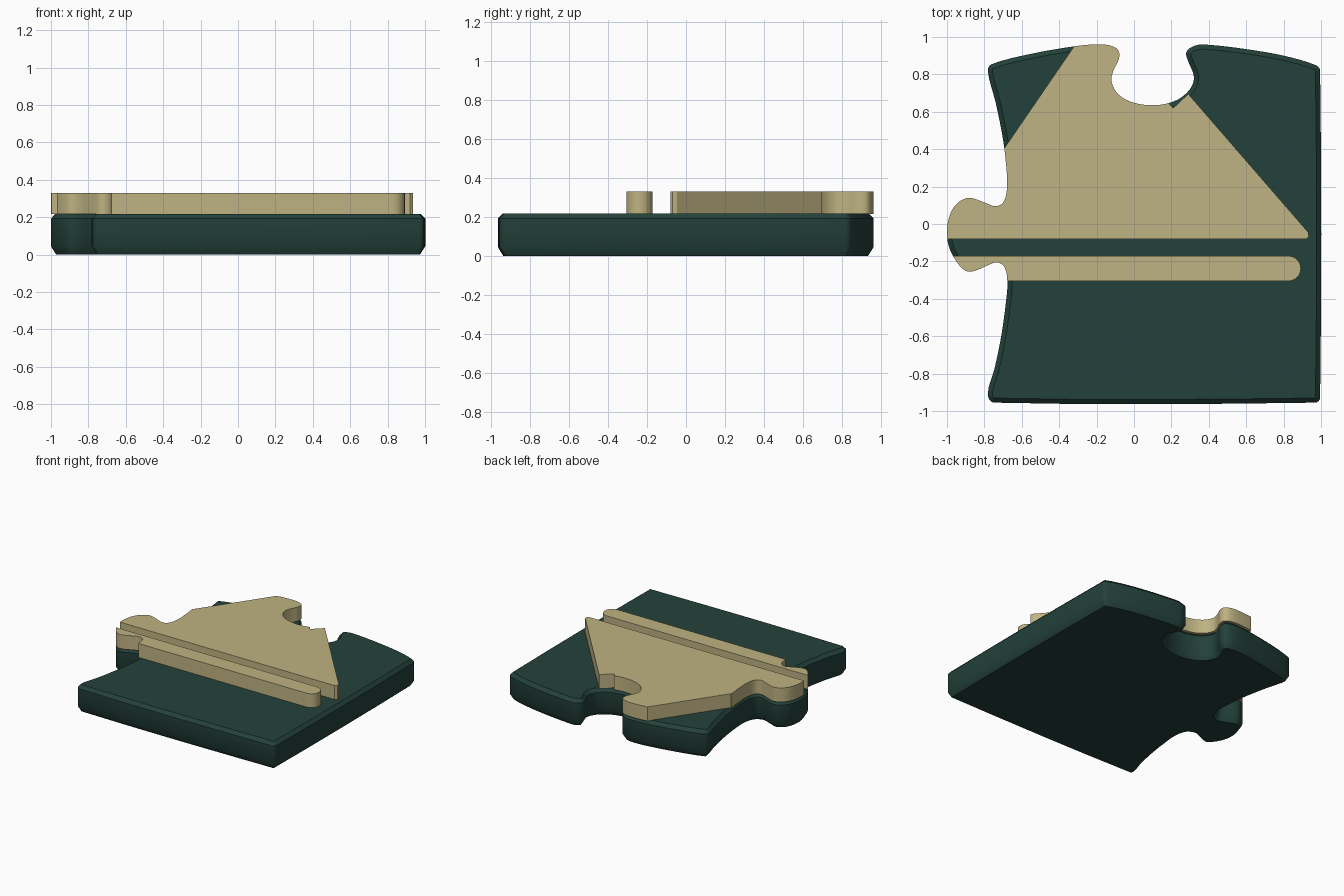
import bpy, bmesh, math
from mathutils import Vector
from mathutils.geometry import interpolate_bezier

if "Cube" in bpy.data.objects:
    bpy.data.objects.remove(bpy.data.objects["Cube"])


def material(name, rgb):
    m = bpy.data.materials.new(name)
    m.diffuse_color = (*rgb, 1)
    m.use_nodes = True
    m.node_tree.nodes["Principled BSDF"].inputs["Base Color"].default_value = m.diffuse_color
    return m


GREEN = material("dark green", (0.017, 0.053, 0.043))
TAN = material("tan", (0.52, 0.45, 0.225))

# Control points of the jigsaw outline, counter-clockwise
OUTLINE = [
    (-0.75, -0.955), (0.97, -0.955), (0.995, -0.93), (0.995, 0.82), (0.97, 0.85),
    (0.80, 0.90), (0.60, 0.935), (0.40, 0.958), (0.33, 0.955), (0.28, 0.92),
    (0.29, 0.87), (0.32, 0.79), (0.305, 0.73), (0.25, 0.675), (0.18, 0.645),
    (0.10, 0.635), (0.00, 0.648), (-0.08, 0.69), (-0.12, 0.76), (-0.11, 0.82),
    (-0.08, 0.885), (-0.085, 0.93), (-0.13, 0.955), (-0.21, 0.96), (-0.32, 0.95),
    (-0.55, 0.91), (-0.76, 0.855), (-0.782, 0.82), (-0.74, 0.65), (-0.70, 0.45),
    (-0.68, 0.27), (-0.68, 0.18), (-0.70, 0.115), (-0.74, 0.095), (-0.80, 0.115),
    (-0.88, 0.14), (-0.94, 0.115), (-0.98, 0.06), (-1.00, -0.03), (-0.99, -0.12),
    (-0.95, -0.20), (-0.90, -0.25), (-0.85, -0.25), (-0.78, -0.22), (-0.73, -0.205),
    (-0.69, -0.235), (-0.677, -0.32), (-0.685, -0.42), (-0.71, -0.60),
    (-0.745, -0.77), (-0.782, -0.91)]


def smooth_loop(points, steps=4):
    """Closed smooth curve through the points."""
    p = [Vector(q) for q in points]
    n = len(p)
    tangent = [(p[(i + 1) % n] - p[i - 1]).normalized() for i in range(n)]
    out = []
    for i in range(n):
        j = (i + 1) % n
        h = (p[j] - p[i]).length / 3
        seg = interpolate_bezier(p[i], p[i] + tangent[i] * h,
                                 p[j] - tangent[j] * h, p[j], steps + 1)
        out += [Vector((v[0], v[1])) for v in seg[:-1]]
    return out


def inset(loop, d):
    out = []
    for i, v in enumerate(loop):
        t = ((v - loop[i - 1]).normalized()
             + (loop[(i + 1) % len(loop)] - v).normalized()).normalized()
        out.append(v + Vector((-t.y, t.x)) * d)
    return out


def stack(name, loop, rings, mat):
    """Solid made of (height, inset) copies of a loop."""
    bm = bmesh.new()
    levels = [[bm.verts.new((v.x, v.y, z)) for v in inset(loop, d)] for z, d in rings]
    n = len(loop)
    for a, b in zip(levels, levels[1:]):
        for i in range(n):
            j = (i + 1) % n
            bm.faces.new((a[i], a[j], b[j], b[i]))
    bm.faces.new(levels[0][::-1])
    bm.faces.new(levels[-1])
    me = bpy.data.meshes.new(name)
    bm.to_mesh(me)
    bm.free()
    me.materials.append(mat)
    ob = bpy.data.objects.new(name, me)
    bpy.context.collection.objects.link(ob)
    return ob


def activate(ob):
    bpy.ops.object.select_all(action='DESELECT')
    ob.select_set(True)
    bpy.context.view_layer.objects.active = ob


def raised_part(name, region):
    """Raised plate: the jigsaw outline trimmed to a region."""
    plate = stack(name, outline, [(0.216, 0), (0.33, 0)], TAN)
    cutter = stack(name + "_cutter", [Vector(q) for q in region], [(0.1, 0), (0.5, 0)], TAN)
    # the cutter walls are plain prisms, so no inset is needed
    mod = plate.modifiers.new("trim", 'BOOLEAN')
    mod.operation = 'INTERSECT'
    mod.solver = 'EXACT'
    mod.object = cutter
    activate(plate)
    bpy.ops.object.modifier_apply(modifier=mod.name)
    bpy.data.objects.remove(cutter)
    bpy.ops.object.shade_smooth_by_angle(angle=math.radians(30))


outline = smooth_loop(OUTLINE)

# Puzzle-piece base with eased top and bottom rims
base = stack("puzzle_base", outline,
             [(0, 0.028), (0.045, 0), (0.192, 0), (0.218, 0.025)], GREEN)
activate(base)
bpy.ops.object.shade_smooth_by_angle(angle=math.radians(40))

# Large peak-shaped plate with a small notch beside the socket
raised_part("raised_peak", [
    (-1.2, -0.08), (0.92, -0.08), (0.935, -0.068), (0.932, -0.045), (0.29, 0.695),
    (0.21, 0.62), (0.19, 0.64), (0.19, 0.70), (0.0, 1.2), (-0.149, 1.2),
    (-0.69, 0.41), (-1.2, 0.38)])

# Long bar with a rounded right end
R, CX, CY = 0.067, 0.825, -0.238
arc = [(CX + R * math.cos(a), CY + R * math.sin(a))
       for a in (math.radians(-90 + 15 * k) for k in range(13))]
raised_part("raised_bar", [(-1.2, CY - R)] + arc + [(-1.2, CY + R)])
